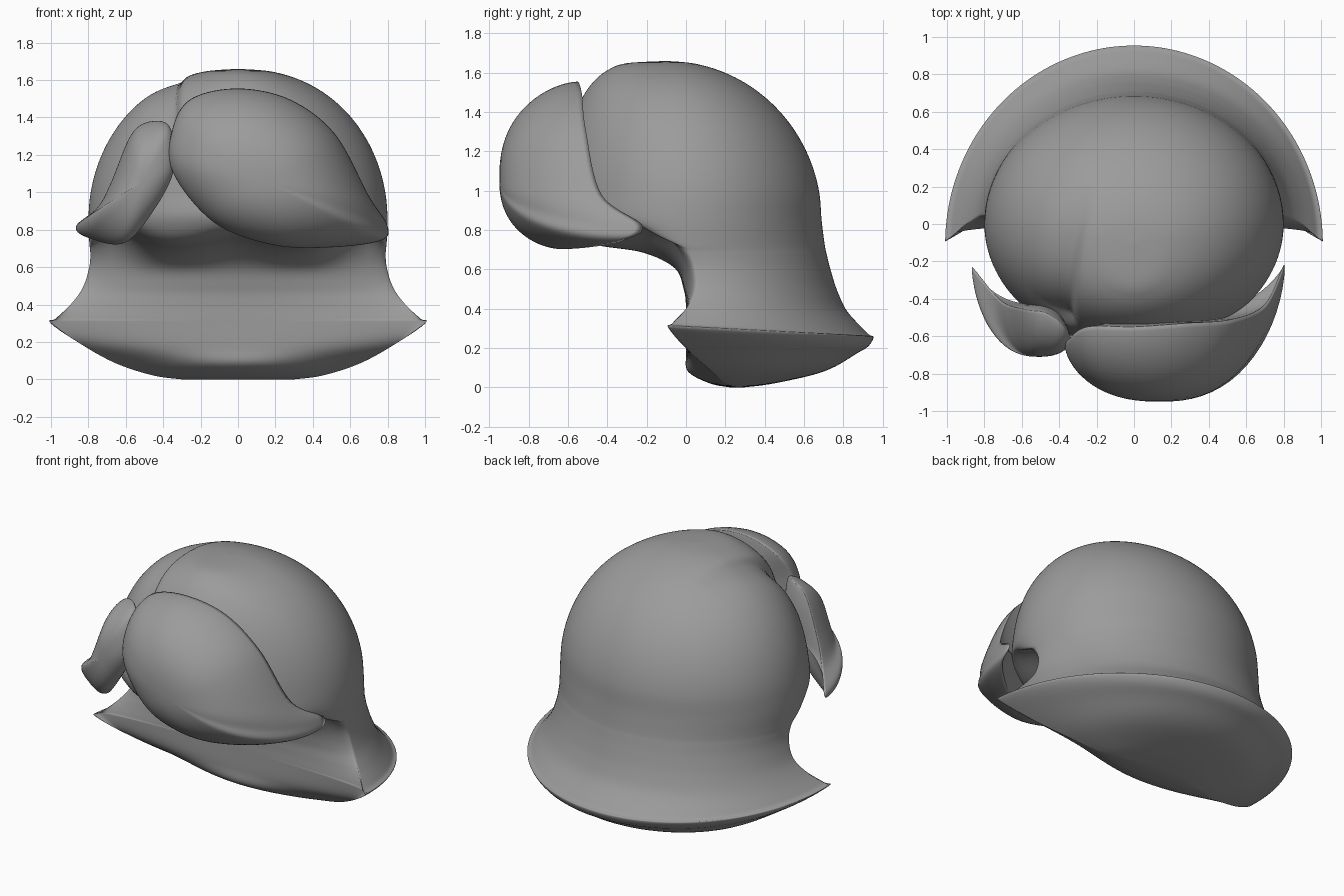
import bpy, bmesh, math
from mathutils import Vector

if "Cube" in bpy.data.objects:
    bpy.data.objects.remove(bpy.data.objects["Cube"])

grey = bpy.data.materials.new("hair_grey")
grey.diffuse_color = (0.33, 0.33, 0.33, 1)
grey.use_nodes = True
grey.node_tree.nodes["Principled BSDF"].inputs["Base Color"].default_value = grey.diffuse_color


def spline(pts, steps, closed=False):
    """Catmull-Rom through tuples of any length."""
    n, out = len(pts), []
    for i in range(n if closed else n - 1):
        q = [pts[(i + k) % n] if closed else pts[min(max(i + k, 0), n - 1)] for k in (-1, 0, 1, 2)]
        for s in range(steps):
            t = s / steps
            out.append([0.5 * (2 * b + (c - a) * t + (2 * a - 5 * b + 4 * c - d) * t * t
                        + (3 * b - a - 3 * c + d) * t ** 3) for a, b, c, d in zip(*q)])
    if not closed:
        out.append(list(pts[-1]))
    return out


def loft(name, rings):
    """Skin a stack of equal rings and close both ends."""
    bm = bmesh.new()
    rows = [[bm.verts.new(p) for p in r] for r in rings]
    n = len(rows[0])
    for a, b in zip(rows, rows[1:]):
        for i in range(n):
            j = (i + 1) % n
            bm.faces.new((a[i], a[j], b[j], b[i]))
    bm.faces.new(rows[0])
    bm.faces.new(rows[-1])
    bmesh.ops.remove_doubles(bm, verts=bm.verts, dist=0.0005)
    bmesh.ops.recalc_face_normals(bm, faces=bm.faces)
    me = bpy.data.meshes.new(name)
    bm.to_mesh(me)
    bm.free()
    me.materials.append(grey)
    ob = bpy.data.objects.new(name, me)
    bpy.context.collection.objects.link(ob)
    for f in me.polygons:
        f.use_smooth = True
    return ob


def bell(v, centre, width):
    return math.exp(-((v - centre) / width) ** 2)


# Flared neck sections: z, half width, y at widest, back y, front y
sections = [
    (0.00, 0.30, 0.26, 0.30, 0.22),
    (0.02, 0.45, 0.20, 0.45, 0.12),
    (0.08, 0.64, 0.13, 0.70, 0.01),
    (0.17, 0.81, 0.03, 0.85, 0.00),
    (0.30, 1.00, -0.10, 0.95, 0.00),
    (0.325, 0.975, -0.08, 0.925, 0.00),
    (0.40, 0.895, 0.00, 0.82, 0.00),
    (0.49, 0.83, 0.05, 0.77, -0.01),
    (0.60, 0.795, 0.05, 0.735, -0.06),
    (0.68, 0.79, 0.03, 0.715, -0.24),
    (0.73, 0.795, 0.01, 0.705, -0.54),
]
# Dome sections follow a quarter ellipse up to the crown
for i in range(10):
    a = math.pi / 2 * i / 9
    c = max(0, math.cos(a))
    sections.append((0.85 + 0.81 * math.sin(a), 0.8 * c ** 0.9, -0.1 * (1 - c),
                     -0.1 + 0.79 * c, -0.1 - 0.55 * c ** 0.56))


def body_point(sec, a):
    z, w, yw, yb, yf = sec
    s, c = math.sin(a), abs(math.cos(a))
    x, z0 = w * math.cos(a), z
    if s >= 0:
        y, z = yw + (yb - yw) * s, z - 0.06 * s * bell(z0, 0.29, 0.09)
    else:
        power = 1 - 0.5 * bell(z0, 0.32, 0.15) + 2 * bell(z0, 0.09, 0.07)
        y = yw + (yf - yw) * (-s) ** power
        # Wavy lower edge: raised at the centre and at each temple
        wave = 0.11 * bell(c, 0.85, 0.22) * min(1, -2 * s) + 0.05 * bell(c, 0, 0.25)
        z += wave * bell(z0, 0.71, 0.1)
    # Parting groove: steep on the right, gentle on the left
    if z > 1.2 and y < 0.2:
        u = min(max((y + 0.5) / 0.7, 0), 1)
        d = x - (-0.365 + 0.12 * u * u)
        depth = 0.055 * bell(d, 0, 0.04 if d > 0 else 0.12) * (1 - u) ** 0.8 * min(1, (z - 1.2) / 0.1)
        v = Vector((x, y, z - 0.9)).normalized() * depth
        x, y, z = x - v.x, y - v.y, z - v.z
    return (x, y, z)


N = 200
loft("hair_body", [[body_point(s, 2 * math.pi * (i + 0.5) / N) for i in range(N)]
                   for s in spline(sections, 6)])


# Fringe lobes: outline, puffed forward to a crown point, closed behind
def lobe(name, outline, crown, back_y):
    edge = spline(outline, 8, True)

    def ring(r, yc, power):
        k = max(0, 1 - r ** 2.4) ** power
        return [(crown[0] + r * (x - crown[0]), y + (yc - y) * k,
                 crown[2] + r * (z - crown[2])) for x, y, z in edge]
    radii = [math.sin(math.pi / 2 * i / 18) for i in range(19)]
    loft(name, [ring(r, crown[1], 0.6) for r in radii]
         + [ring(r, back_y, 0.8) for r in reversed(radii[:-1])])


lobe("fringe_right", [
    (-0.35, -0.62, 1.34), (-0.25, -0.55, 1.50), (0, -0.55, 1.555),
    (0.28, -0.53, 1.495), (0.52, -0.51, 1.31), (0.70, -0.43, 0.98),
    (0.80, -0.22, 0.82), (0.76, -0.34, 0.74), (0.48, -0.57, 0.705),
    (0.18, -0.68, 0.72), (-0.13, -0.70, 0.84), (-0.35, -0.66, 1.11)],
    (0.14, -0.95, 1.06), -0.52)
lobe("fringe_left", [
    (-0.36, -0.57, 1.34), (-0.46, -0.48, 1.38), (-0.57, -0.46, 1.31),
    (-0.68, -0.43, 1.05), (-0.75, -0.37, 0.92), (-0.865, -0.23, 0.82), (-0.81, -0.34, 0.76),
    (-0.62, -0.52, 0.725), (-0.48, -0.60, 0.86), (-0.345, -0.63, 1.11)],
    (-0.51, -0.71, 1.06), -0.43)
